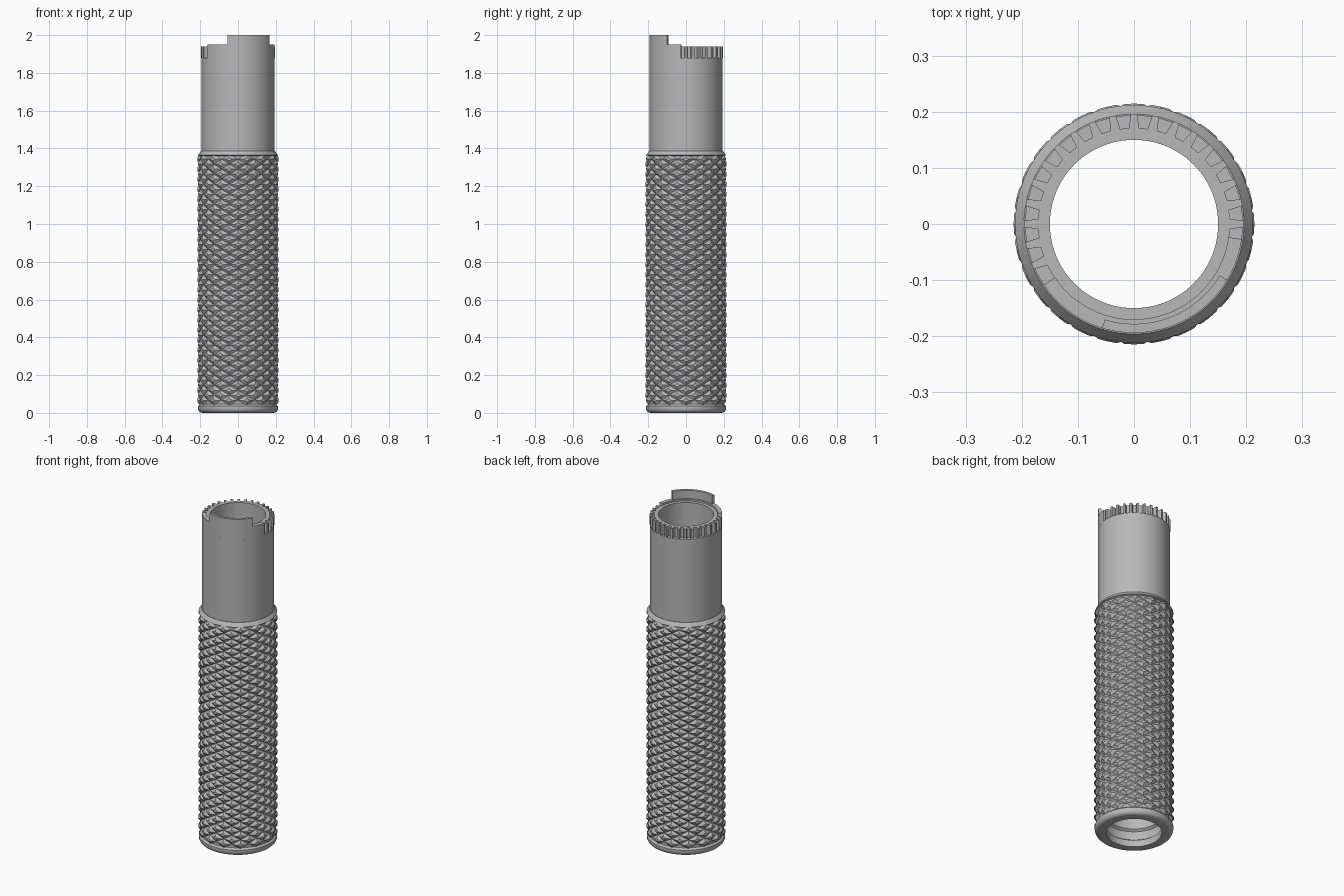
import bpy, bmesh
from math import sin, cos, pi, radians

if "Cube" in bpy.data.objects:
    bpy.data.objects.remove(bpy.data.objects["Cube"])

# Single metal colour
grey = bpy.data.materials.new("grey metal")
grey.use_nodes = True
colour = (0.48, 0.48, 0.48, 1)
grey.diffuse_color = colour
grey.node_tree.nodes["Principled BSDF"].inputs["Base Color"].default_value = colour


def polar(r, a, z):
    return (r * cos(a), r * sin(a), z)


def finish(name, bm, smooth=True):
    bmesh.ops.recalc_face_normals(bm, faces=bm.faces)
    mesh = bpy.data.meshes.new(name)
    bm.to_mesh(mesh)
    bm.free()
    mesh.materials.append(grey)
    obj = bpy.data.objects.new(name, mesh)
    bpy.context.collection.objects.link(obj)
    if smooth:
        bpy.ops.object.select_all(action="DESELECT")
        obj.select_set(True)
        bpy.context.view_layer.objects.active = obj
        bpy.ops.object.shade_smooth_by_angle(angle=radians(25))
    return obj


def lathe(name, profile, segments=96):
    """Revolve a closed (radius, height) outline about z."""
    bm = bmesh.new()
    rings = [[bm.verts.new(polar(r, 2 * pi * i / segments, z)) for r, z in profile]
             for i in range(segments)]
    n = len(profile)
    for i in range(segments):
        p, q = rings[i - 1], rings[i]
        for j in range(n):
            k = (j + 1) % n
            bm.faces.new((p[j], q[j], q[k], p[k]))
    return finish(name, bm)


def arc_block(bm, r0, r1, inner, outer, z0, z1, steps):
    """Curved block; inner and outer are the (start, end) angles at r0 and r1."""
    def section(t):
        a = inner[0] + (inner[1] - inner[0]) * t
        b = outer[0] + (outer[1] - outer[0]) * t
        return [bm.verts.new(polar(r, radians(ang), z))
                for r, ang, z in ((r0, a, z0), (r1, b, z0), (r1, b, z1), (r0, a, z1))]
    rows = [section(i / steps) for i in range(steps + 1)]
    bm.faces.new(rows[0])
    bm.faces.new(rows[-1])
    for p, q in zip(rows, rows[1:]):
        for j in range(4):
            k = (j + 1) % 4
            bm.faces.new((p[j], q[j], q[k], p[k]))


# Hollow body: rounded foot, grip core, chamfered shoulder, neck and grooved bore
neck_r, root_r, bore_r = 0.194, 0.171, 0.15
foot = [(0.187 + 0.025 * sin(t * pi / 10), 0.025 - 0.025 * cos(t * pi / 10)) for t in range(6)]
lathe("tube_body", [(bore_r, 0)] + foot + [
    (0.212, 0.036), (0.2015, 0.046),
    (0.2015, 1.36), (0.212, 1.364), (0.196, 1.386), (neck_r, 1.386),
    (neck_r, 1.88), (root_r, 1.88), (root_r, 1.94), (bore_r, 1.94),
    (bore_r, 0.11), (0.163, 0.1), (0.163, 0.05), (bore_r, 0.04)])

# Diamond knurling on the grip
around, rows = 14, 25
z_low, z_high = 0.04, 1.37
da, dz = 2 * pi / around, (z_high - z_low) / rows
bm = bmesh.new()
for row in range(2 * rows - 1):
    z = z_low + dz * (row + 1) / 2
    for col in range(around):
        a = da * (col + row % 2 / 2)

        def diamond(r, s):
            return [bm.verts.new(polar(r, a + u * s * da / 2, z + v * s * dz / 2))
                    for u, v in ((1, 0), (0, 1), (-1, 0), (0, -1))]
        base, top = diamond(0.203, 1), diamond(0.2145, 0.35)
        bm.faces.new(top)
        for j in range(4):
            k = (j + 1) % 4
            bm.faces.new((base[j], base[k], top[k], top[j]))
knurl = finish("knurled_grip", bm, smooth=False)

# Spline teeth around the back of the rim
bm = bmesh.new()
pitch = 360 / 32
for i in range(19):
    c = i * pitch
    arc_block(bm, root_r - 0.003, 0.196, (c - 3.2, c + 3.2), (c - 1.7, c + 1.7), 1.88, 1.94, 2)
finish("rim_teeth", bm)

# Raised rim step and the tall locating tab at the front
for name, r0, span, z0, z1 in (("rim_step", 0.17, (214, 352), 1.88, 1.95),
                               ("locating_tab", 0.178, (253, 329), 1.945, 2.0)):
    bm = bmesh.new()
    arc_block(bm, r0, neck_r, span, span, z0, z1, 36)
    finish(name, bm)
